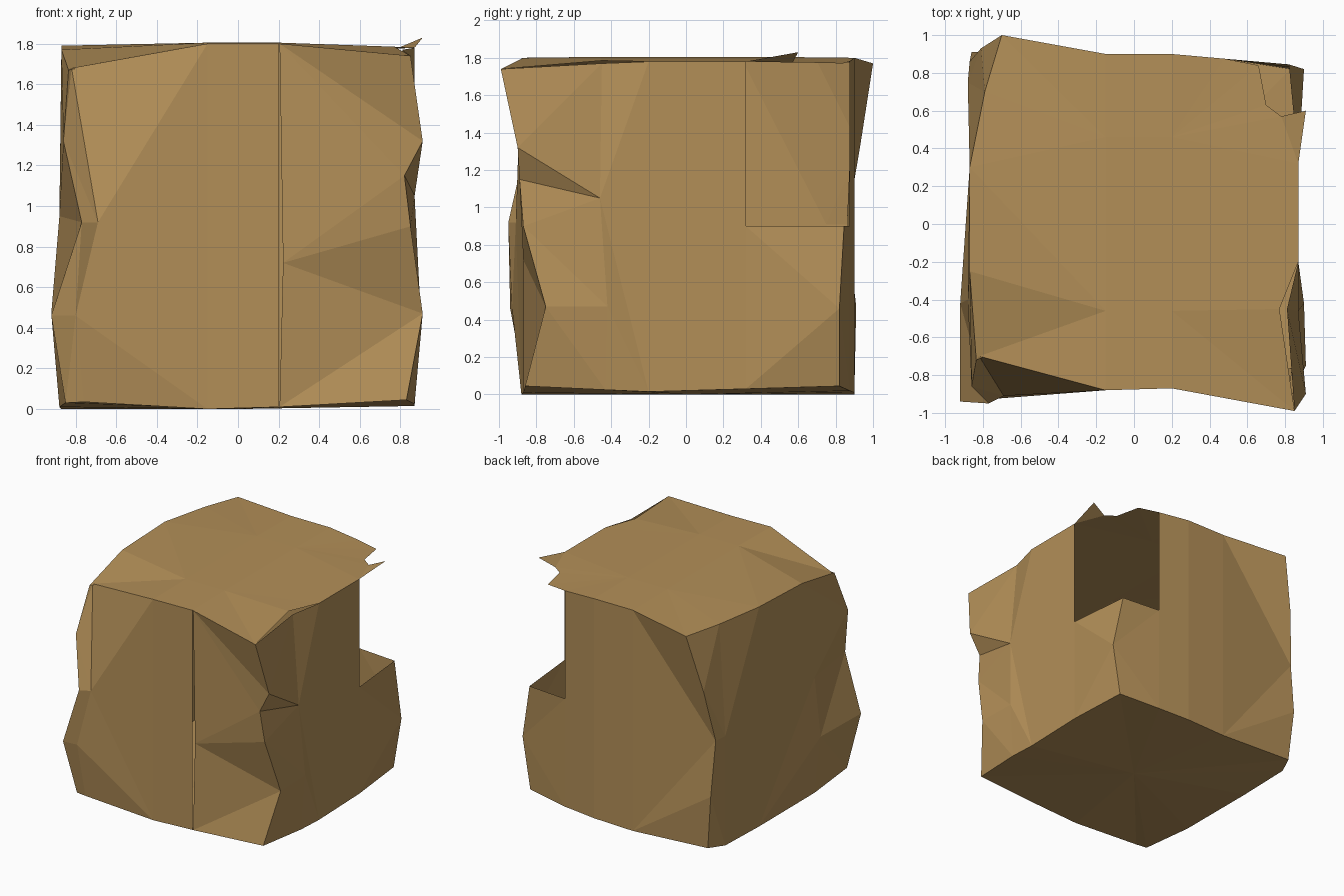
import bpy, bmesh
from mathutils import Vector

if "Cube" in bpy.data.objects:
    bpy.data.objects.remove(bpy.data.objects["Cube"])

cardboard = bpy.data.materials.new("cardboard_brown")
cardboard.diffuse_color = (0.45, 0.275, 0.097, 1)
cardboard.use_nodes = True
cardboard.node_tree.nodes["Principled BSDF"].inputs["Base Color"].default_value = cardboard.diffuse_color

HOLE_Z = 0.90


def crease(x, y, bottom, top, *mid):
    """Straight vertical crease at (x, y), with optional heights between."""
    return [Vector((x, y, z)) for z in (bottom, *mid, top)]


def bent(*points):
    return [Vector(p) for p in points]


# Creases going round the crumpled box, counter-clockwise from the front left corner
front_left = bent((-.85, -.86, .03), (-.92, -.94, .46), (-.77, -.95, .92),
                  (-.86, -.86, 1.32), (-.835, -.72, 1.67))
front_left_fold = bent((-.76, -.88, .035), (-.80, -.93, .46), (-.69, -.91, .92),
                       (-.82, -.70, 1.68))
front_right = bent((.83, -.86, .045), (.91, -.75, .47), (.85, -.87, .90),
                   (.82, -.89, 1.15), (.91, -.90, 1.32), (.85, -.99, 1.74))
right_fold = bent((.87, -.43, .025), (.90, -.42, .47), (.87, -.46, 1.05), (.81, -.45, 1.77))
back_right = bent((.83, .82, .045), (.90, .82, .46), (.82, .845, HOLE_Z))
back_left = bent((-.82, .89, .035), (-.86, .91, .47), (-.87, .86, .91),
                 (-.81, .93, 1.32), (-.70, 1.0, 1.77))
left_back = bent((-.88, .75, .02), (-.88, .75, .91), (-.79, .70, 1.78))
left_fold = bent((-.88, -.40, .01), (-.92, -.42, .47), (-.88, -.40, .95), (-.87, -.25, 1.77))
columns = [
    front_left,
    front_left_fold,
    crease(-.15, -.88, 0, 1.80),
    crease(.20, -.87, .01, 1.80),
    bent((.205, -.87, .01), (.222, -.87, .72), (.205, -.87, 1.80)),
    front_right,
    right_fold,
    crease(.87, -.20, .015, 1.78),
    crease(.87, .32, .03, 1.78, HOLE_Z),
    back_right,
    crease(.48, .875, .02, 1.78, HOLE_Z),
    crease(.20, .90, .01, 1.80),
    crease(-.15, .90, 0, 1.80),
    back_left,
    left_back,
    crease(-.87, .30, 0, 1.79),
    left_fold,
]
SLIT, CORNER = 3, 9

bm = bmesh.new()
grid = [[bm.verts.new(p) for p in col] for col in columns]


def zip_panel(a, b):
    """Flat facets between two creases, always taking the shorter diagonal."""
    i = j = 0
    while i < len(a) - 1 or j < len(b) - 1:
        up_a = i < len(a) - 1 and (
            j == len(b) - 1
            or (a[i + 1].co - b[j].co).length <= (b[j + 1].co - a[i].co).length)
        if up_a:
            bm.faces.new((a[i], b[j], a[i + 1]))
            i += 1
        else:
            bm.faces.new((a[i], b[j], b[j + 1]))
            j += 1


# Thin side walls, leaving the front slit and the torn back right corner open
n = len(grid)
for i in range(n):
    j = (i + 1) % n
    if i == SLIT:
        continue
    a, b = grid[i], grid[j]
    if CORNER in (i, j):
        a = [v for v in a if v.co.z < HOLE_Z + .01]
        b = [v for v in b if v.co.z < HOLE_Z + .01]
    zip_panel(a, b)

# Base
base = bm.verts.new((0, 0, 0))
for i in range(n):
    bm.faces.new((grid[(i + 1) % n][0], grid[i][0], base))

# Top sheet: loose at the front right edge, ragged over the hole
rim = []
for i, col in enumerate(grid):
    if i == SLIT + 1:
        continue
    if i == 6:
        rim.append(bm.verts.new((.77, -.45, 1.785)))
    elif i == CORNER:
        torn = [bm.verts.new(p) for p in
                [(.78, .57, 1.775), (.70, .63, 1.775), (.66, .84, 1.77)]]
        rim += torn
    else:
        rim.append(col[-1])

# Its flat middle, joined to the rim by quadrant
middle = {(sx, sy): bm.verts.new((.025 + .175 * sx, .46 * sy, 1.805))
          for sx in (-1, 1) for sy in (-1, 1)}
bm.faces.new([middle[k] for k in ((-1, -1), (1, -1), (1, 1), (-1, 1))])


def inner(v):
    return middle[(1 if v.co.x > .02 else -1, 1 if v.co.y > .05 else -1)]


for v, w in zip(rim, rim[1:] + rim[:1]):
    bm.faces.new((v, w, inner(w)))
    if inner(v) != inner(w):
        bm.faces.new((v, inner(w), inner(v)))

# Curled scrap at the torn edge
tip = bm.verts.new((.91, .60, 1.83))
bm.faces.new((grid[8][-1], tip, torn[0]))

# Flat-shaded object
mesh = bpy.data.meshes.new("crumpled_box")
bm.to_mesh(mesh)
bm.free()
mesh.materials.append(cardboard)
box = bpy.data.objects.new("crumpled_box", mesh)
bpy.context.collection.objects.link(box)
